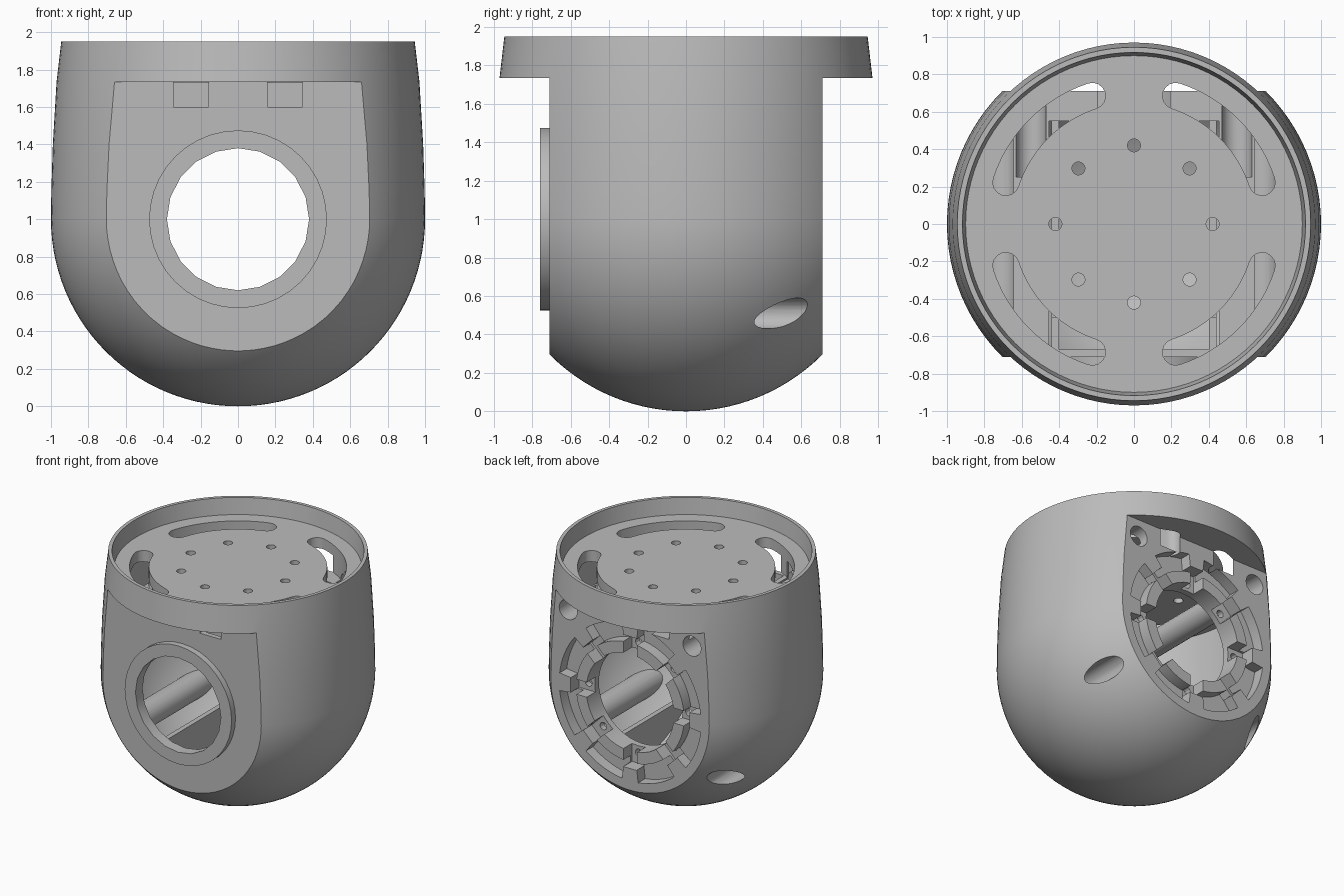
import bpy, bmesh
from math import sin, cos, pi, radians

cube = bpy.data.objects.get("Cube")
if cube:
    bpy.data.objects.remove(cube, do_unlink=True)

grey = bpy.data.materials.new("plain grey")
grey.use_nodes = True
grey.diffuse_color = (0.5, 0.5, 0.5, 1)
grey.node_tree.nodes["Principled BSDF"].inputs["Base Color"].default_value = (0.5, 0.5, 0.5, 1)


def finish(bm, name):
    bmesh.ops.recalc_face_normals(bm, faces=bm.faces)
    mesh = bpy.data.meshes.new(name)
    bm.to_mesh(mesh)
    bm.free()
    mesh.materials.append(grey)
    obj = bpy.data.objects.new(name, mesh)
    bpy.context.collection.objects.link(obj)
    return obj


def lathe(name, profile, steps=96):
    """Spin (radius, z) points about z; the profile starts and ends on the axis."""
    bm = bmesh.new()
    vs = [bm.verts.new((r, 0, z)) for r, z in profile]
    edges = [bm.edges.new(p) for p in zip(vs, vs[1:])]
    bmesh.ops.spin(bm, geom=vs + edges, cent=(0, 0, 0), axis=(0, 0, 1), angle=2 * pi, steps=steps)
    bmesh.ops.remove_doubles(bm, verts=bm.verts, dist=0.0005)
    return finish(bm, name)


def prisms(name, outlines, lo, hi, axis="y"):
    """Extrude flat outlines along one axis, all in one mesh."""
    bm = bmesh.new()
    for pts in outlines:
        place = (lambda a, b, t: (a, t, b)) if axis == "y" else (lambda a, b, t: (a, b, t))
        bottom = [bm.verts.new(place(a, b, lo)) for a, b in pts]
        top = [bm.verts.new(place(a, b, hi)) for a, b in pts]
        bm.faces.new(bottom)
        bm.faces.new(top)
        for i in range(len(pts)):
            j = (i + 1) % len(pts)
            bm.faces.new((bottom[i], bottom[j], top[j], top[i]))
    return finish(bm, name)


def arc(cx, cy, r, a0, a1, n):
    return [(cx + r * cos(radians(a0 + (a1 - a0) * i / n)),
             cy + r * sin(radians(a0 + (a1 - a0) * i / n))) for i in range(n + 1)]


def circle(cx, cy, r, n=24):
    return arc(cx, cy, r, 0, 360, n)[:-1]


def rect(x0, x1, y0, y1):
    return [(x0, y0), (x1, y0), (x1, y1), (x0, y1)]


def ring_of(r, count):
    return [(r * cos(2 * pi * i / count), r * sin(2 * pi * i / count)) for i in range(count)]


def boolean(obj, tool, operation="DIFFERENCE"):
    mod = obj.modifiers.new("cut", "BOOLEAN")
    mod.operation, mod.object, mod.solver = operation, tool, "EXACT"
    deps = bpy.context.evaluated_depsgraph_get()
    deps.update()
    mesh = bpy.data.meshes.new_from_object(obj.evaluated_get(deps))
    obj.modifiers.clear()
    obj.data = mesh
    bpy.data.objects.remove(tool, do_unlink=True)


def slot(mid):
    """Curved slot with round ends."""
    def at(a):
        return 0.72 * cos(radians(a)), 0.72 * sin(radians(a))
    a0, a1 = mid - 27, mid + 27
    return (arc(0, 0, 0.79, a0, a1, 16) + arc(*at(a1), 0.07, a1, a1 + 180, 8)[1:-1]
            + arc(0, 0, 0.65, a1, a0, 16) + arc(*at(a0), 0.07, a0 + 180, a0 + 360, 8)[1:-1])


def notch(angle):
    c, s = cos(radians(angle)), sin(radians(angle))
    return [(r * c - w * s, 1 + r * s + w * c)
            for r, w in ((0.36, -0.06), (0.53, -0.06), (0.53, 0.06), (0.36, 0.06))]


# Domed body with two flats below the rim
bowl = arc(0, 1, 1, -90, 0, 28)
bowl[0] = (0, 0)
body = lathe("body", bowl + [(0.998, 1.15), (0.99, 1.4), (0.97, 1.735), (0.945, 1.95), (0, 1.95)])
for lo, hi in ((-1.5, -0.71), (0.71, 1.5)):
    boolean(body, prisms("flat", [rect(-1.5, 1.5, -1, 1.735)], lo, hi))

# Hollow interior, keeping guide tubes and ribs inside it
inner = arc(0, 1, 0.93, -90, 0, 28)
inner[0] = (0, 0.07)
cavity = lathe("cavity", inner + [(0.925, 1.3), (0.9, 1.73), (0, 1.73)])
for lo, hi in ((-1.5, -0.67), (0.55, 1.5)):
    boolean(cavity, prisms("end_wall", [rect(-1.5, 1.5, -1, 3)], lo, hi))
sides = (-1, 1)
boolean(cavity, prisms("upper_tubes", [circle(s * 0.55, 1.6, 0.095) for s in sides], -1, 1))
boolean(cavity, prisms("lower_tubes", [circle(s * 0.69, 0.52, 0.1) for s in sides], -1, 1))
boolean(cavity, prisms("floor_ribs", [rect(s * 0.42 - 0.02, s * 0.42 + 0.02, -0.5, 0.45)
                                      for s in sides], -1, 1))
boolean(cavity, prisms("corner_ribs", [rect(s * 0.42 - 0.02, s * 0.42 + 0.02, 1.35, 3)
                                       for s in sides], -1, -0.5))
boolean(body, cavity)

# Rim recess, plate slots and screw holes
boolean(body, lathe("rim_recess", [(0, 1.82), (0.9, 1.82), (0.92, 1.97), (0, 1.97)]))
boolean(body, prisms("slots", [slot(a) for a in (45, 135, 225, 315)], 1.6, 1.9, "z"))
boolean(body, prisms("plate_holes", [circle(x, y, 0.035, 16) for x, y in ring_of(0.42, 8)],
                     1.6, 1.9, "z"))

# Through opening, front and back
boolean(body, prisms("front_opening", [circle(0, 1, 0.38, 20)], -1, 0))
boolean(body, prisms("back_opening", [circle(0, 1, 0.39, 40)], 0.1, 1))

# Back socket: arc pockets, inner notches and screw holes
boolean(body, prisms("pockets", [
    arc(0, 1, 0.63, a - 16, a + 16, 8) + arc(0, 1, 0.48, a + 16, a - 16, 8)
    for a in [22.5 + 45 * i for i in range(8)]], 0.62, 1))
boolean(body, prisms("notches", [notch(45 * i) for i in range(8)], 0.6, 1))
boolean(body, prisms("socket_holes", [circle(x, 1 + z, 0.03, 12) for x, z in ring_of(0.445, 8)],
                     0.4, 1))

# Bores that open into the guide tubes
boolean(body, prisms("upper_bores", [circle(s * 0.55, 1.6, 0.08) for s in sides], 0.25, 1))
boolean(body, prisms("lower_bores", [circle(s * 0.7, 0.51, 0.08) for s in sides], 0.1, 1))

# Raised collar around the front opening
collar = prisms("front_collar", [circle(0, 1, 0.475, 40)], -0.76, -0.7)
boolean(collar, prisms("collar_hole", [circle(0, 1, 0.38, 20)], -1, 0))

for obj in (body, collar):
    bpy.ops.object.select_all(action="DESELECT")
    obj.select_set(True)
    bpy.context.view_layer.objects.active = obj
    bpy.ops.object.shade_smooth_by_angle(angle=radians(25))
